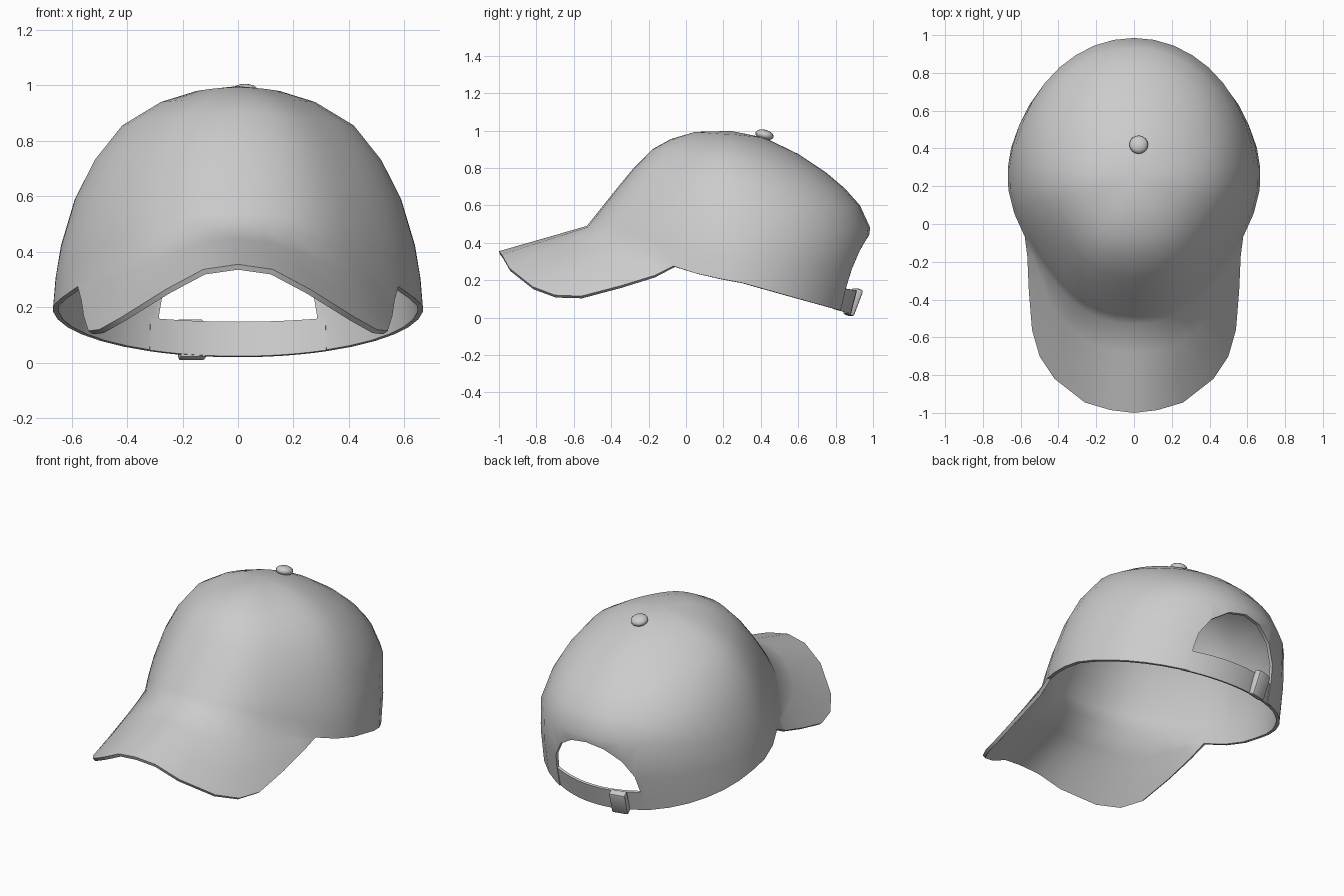
import bpy, bmesh, math
from mathutils import Vector

if "Cube" in bpy.data.objects:
    bpy.data.objects.remove(bpy.data.objects["Cube"])

# Crown rings: half width, side z, front (y, z), back (y, z)
RINGS = [
    (0.15, 0.980, 0.05, 0.993, 0.42, 0.962),
    (0.28, 0.940, -0.08, 0.955, 0.60, 0.875),
    (0.42, 0.855, -0.18, 0.900, 0.75, 0.775),
    (0.52, 0.730, -0.28, 0.800, 0.85, 0.690),
    (0.59, 0.590, -0.37, 0.690, 0.93, 0.600),
    (0.64, 0.420, -0.45, 0.590, 0.985, 0.480),
    (0.66, 0.310, -0.49, 0.540, 0.95, 0.250),
    (0.67, 0.200, -0.53, 0.490, 0.89, 0.020),
]
SIDE_Y = 0.25
# Right half of the brim edge, from the middle to the temple
BRIM = [(0, -1, .355), (.125, -.985, .337), (.26, -.945, .265), (.42, -.82, .165),
        (.5, -.7, .12), (.54, -.56, .115), (.557, -.35, .17), (.565, -.17, .225)]
JOIN = math.radians(66)
NF, NB = 8, 12


def ring_point(ring, a):
    """Point on a crown ring; a = 0 is the front, pi the back."""
    w, zs, yf, zf, yb, zb = ring
    c, x = math.cos(a), w * math.sin(a)
    if c >= 0:
        x *= 1 - 0.1 * math.sin(2 * a) ** 2
        return Vector((x, SIDE_Y + (yf - SIDE_Y) * c, zs + (zf - zs) * c ** 1.5))
    return Vector((x, SIDE_Y - (yb - SIDE_Y) * c, zs - (zb - zs) * c))


def finish(bm, name, thickness=0, smooth=40):
    me = bpy.data.meshes.new(name)
    bm.to_mesh(me)
    bm.free()
    ob = bpy.data.objects.new(name, me)
    bpy.context.collection.objects.link(ob)
    bpy.ops.object.select_all(action='DESELECT')
    ob.select_set(True)
    bpy.context.view_layer.objects.active = ob
    if thickness:
        m = ob.modifiers.new("thickness", 'SOLIDIFY')
        m.thickness, m.offset = thickness, -1
        bpy.ops.object.modifier_apply(modifier=m.name)
    if smooth:
        bpy.ops.object.shade_smooth_by_angle(angle=math.radians(smooth))
    return ob


def face(bm, verts):
    unique = list(dict.fromkeys(verts))
    if len(unique) > 2:
        bm.faces.new(unique)


# Crown and brim as one continuous shell
half = [JOIN * i / NF for i in range(NF)] + \
       [JOIN + (math.pi - JOIN) * i / NB for i in range(NB + 1)]
angles = [-a for a in half[-2:0:-1]] + half
n = len(angles)
mid = n - len(half)
bm = bmesh.new()
apex = bm.verts.new((0, 0.24, 0.998))
rows = [[bm.verts.new(ring_point(r, a)) for a in angles] for r in RINGS]
for i in range(n):
    j = (i + 1) % n
    face(bm, [apex, rows[0][i], rows[0][j]])
    for up, low in zip(rows, rows[1:]):
        face(bm, [up[i], low[i], low[j], up[j]])

base = rows[-1][mid - NF:mid + NF + 1]
last = base
for t in (0.33, 0.67, 1.0):
    row = []
    for k in range(-NF, NF + 1):
        v = base[k + NF]
        if abs(k) < NF:
            x, y, z = BRIM[abs(k)]
            edge = Vector((math.copysign(x, k), y, z))
            v = bm.verts.new(v.co.lerp(edge, t))
        row.append(v)
    for k in range(2 * NF):
        face(bm, [last[k], row[k], row[k + 1], last[k + 1]])
    last = row
bmesh.ops.recalc_face_normals(bm, faces=bm.faces)
apex.normal_update()
if apex.normal.z < 0:
    bmesh.ops.reverse_faces(bm, faces=bm.faces)
cap = finish(bm, "crown_and_brim", 0.02, 0)

# Arched opening at the back
arch = [(.285, -.2), (.285, .17), (.27, .26), (.21, .355), (.11, .42), (0, .44)]
arch += [(-x, z) for x, z in arch[-2::-1]]
bm = bmesh.new()
f = bm.faces.new([bm.verts.new((x, 0.6, z)) for x, z in arch])
ext = bmesh.ops.extrude_face_region(bm, geom=[f])
bmesh.ops.translate(bm, vec=(0, 0.7, 0),
                    verts=[g for g in ext['geom'] if isinstance(g, bmesh.types.BMVert)])
bmesh.ops.recalc_face_normals(bm, faces=bm.faces)
cutter = finish(bm, "opening_cutter", 0, 0)
cutter.hide_render = True
m = cap.modifiers.new("opening", 'BOOLEAN')
m.operation, m.solver, m.object = 'DIFFERENCE', 'EXACT', cutter
bpy.ops.object.select_all(action='DESELECT')
cap.select_set(True)
bpy.context.view_layer.objects.active = cap
bpy.ops.object.modifier_apply(modifier=m.name)
bpy.ops.object.shade_smooth_by_angle(angle=math.radians(45))
bpy.data.objects.remove(cutter)

# Adjustment strap follows the lower back of the crown
bm = bmesh.new()
low, top = RINGS[-1], [a + (b - a) * 0.54 for a, b in zip(RINGS[-1], RINGS[-2])]
prev = None
for i in range(13):
    a = math.pi + math.radians(29) * (i / 6 - 1)
    pair = [bm.verts.new(ring_point(r, a) - Vector((0, 0.008, 0))) for r in (low, top)]
    if prev:
        bm.faces.new([prev[0], prev[1], pair[1], pair[0]])
    prev = pair
bm.normal_update()
if sum(f.normal.y for f in bm.faces) < 0:
    bmesh.ops.reverse_faces(bm, faces=bm.faces)
finish(bm, "strap", 0.015)

# Buckle on the strap
bm = bmesh.new()
bmesh.ops.create_cube(bm, size=1)
bmesh.ops.scale(bm, vec=(0.10, 0.045, 0.15), verts=bm.verts)
bmesh.ops.bevel(bm, geom=bm.edges[:], offset=0.012, segments=2, affect='EDGES', profile=0.5)
buckle = finish(bm, "buckle")
buckle.location = (-0.17, 0.893, 0.083)
buckle.rotation_euler = (math.radians(-21), 0, math.radians(13))

# Button on top
bm = bmesh.new()
bmesh.ops.create_uvsphere(bm, u_segments=16, v_segments=8, radius=0.05)
bmesh.ops.scale(bm, vec=(1, 1, 0.55), verts=bm.verts)
button = finish(bm, "top_button")
button.location = (0.025, 0.42, 0.977)
button.rotation_euler = (math.radians(-14), 0, 0)
